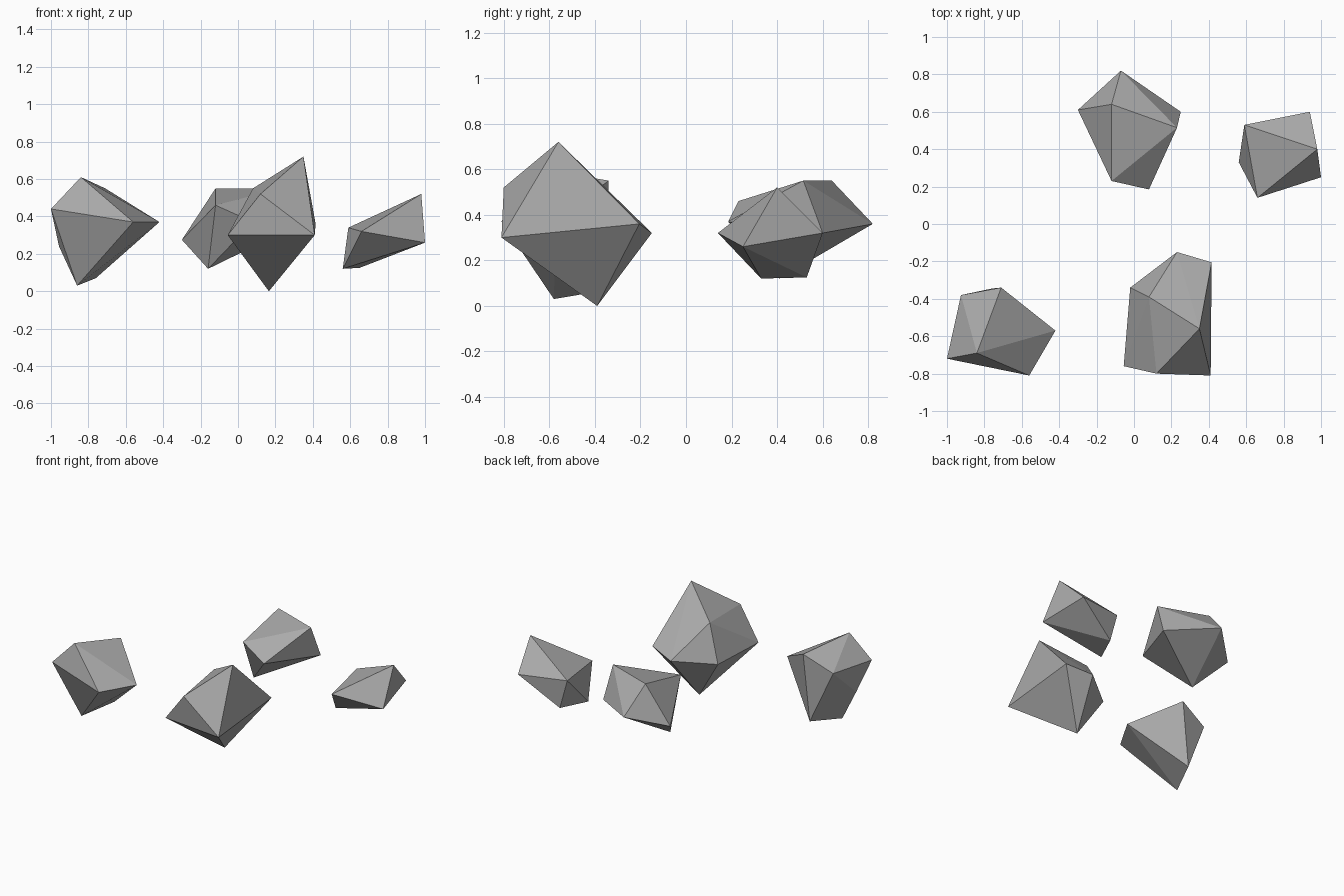
import bpy
import bmesh

# Remove the default cube only
default_cube = bpy.data.objects.get("Cube")
if default_cube:
    bpy.data.objects.remove(default_cube, do_unlink=True)

# Single stone colour
stone = bpy.data.materials.new("stone_grey")
stone.use_nodes = True
grey = (0.4, 0.4, 0.4, 1)
stone.diffuse_color = grey
shader = next(n for n in stone.node_tree.nodes if n.type == "BSDF_PRINCIPLED")
shader.inputs["Base Color"].default_value = grey
shader.inputs["Roughness"].default_value = 0.9


def make_rock(name, corners):
    """Wrap a faceted convex stone around a handful of corner points."""
    bm = bmesh.new()
    for corner in corners:
        bm.verts.new(corner)
    hull = bmesh.ops.convex_hull(bm, input=bm.verts[:])
    # Drop any corner that ended up inside the stone
    loose = [v for v in hull["geom_interior"] if isinstance(v, bmesh.types.BMVert)]
    bmesh.ops.delete(bm, geom=loose, context="VERTS")
    bmesh.ops.recalc_face_normals(bm, faces=bm.faces[:])

    mesh = bpy.data.meshes.new(name)
    bm.to_mesh(mesh)
    bm.free()
    mesh.materials.append(stone)
    mesh.shade_flat()
    rock = bpy.data.objects.new(name, mesh)
    bpy.context.scene.collection.objects.link(rock)
    return rock


# Wedge-shaped rock at the front on the -x side
make_rock("left_front_rock", [
    (-.84, -.69, .61), (-.71, -.34, .55),
    (-1, -.72, .44), (-.925, -.38, .45), (-.42, -.57, .37), (-.56, -.81, .37),
    (-.957, -.6, .24), (-.86, -.58, .03), (-.76, -.345, .07),
])

# Largest rock, with a tall peak and a pointed base
make_rock("large_front_rock", [
    (.35, -.56, .72), (.08, -.39, .55), (.12, -.8, .52),
    (.41, -.81, .3), (-.055, -.76, .3), (-.02, -.34, .29),
    (.23, -.15, .32), (.415, -.205, .36), (.165, -.39, 0),
])

# Rounder rock at the back
make_rock("back_rock", [
    (-.12, .64, .55), (.23, .515, .55), (-.12, .23, .46),
    (.08, .185, .37), (-.07, .82, .36), (.25, .6, .32),
    (-.3, .61, .275), (-.16, .41, .12),
])

# Smallest rock on the +x side
make_rock("small_side_rock", [
    (.98, .4, .52), (.59, .53, .34), (.66, .14, .32), (.94, .6, .32),
    (1, .25, .26), (.56, .33, .12), (.65, .53, .125),
])
